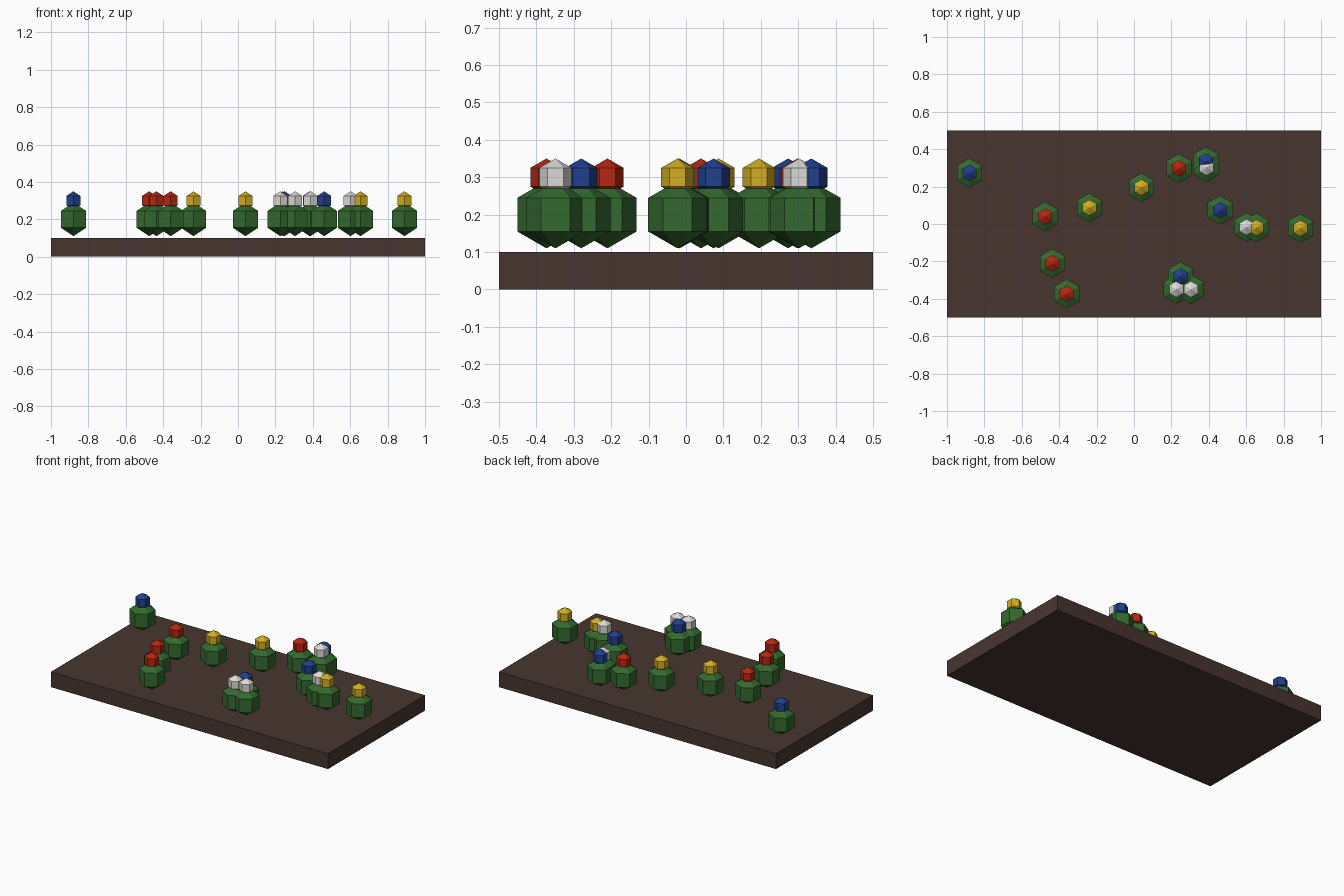
import bpy
import bmesh
import math

cube = bpy.data.objects.get("Cube")
if cube:
    bpy.data.objects.remove(cube, do_unlink=True)


def material(name, colour):
    mat = bpy.data.materials.new(name)
    mat.use_nodes = True
    rgba = (*colour, 1)
    mat.diffuse_color = rgba
    bsdf = next(n for n in mat.node_tree.nodes if n.type == 'BSDF_PRINCIPLED')
    bsdf.inputs["Base Color"].default_value = rgba
    return mat


soil = material("soil brown", (0.065, 0.036, 0.028))
leaf = material("leaf green", (0.034, 0.14, 0.028))
petals = {
    "red": material("petal red", (0.47, 0.02, 0.006)),
    "yellow": material("petal yellow", (0.64, 0.42, 0.015)),
    "blue": material("petal blue", (0.016, 0.05, 0.27)),
    "white": material("petal white", (0.71, 0.70, 0.67)),
}


def add_object(name, bm, mat, location):
    bmesh.ops.recalc_face_normals(bm, faces=bm.faces)
    mesh = bpy.data.meshes.new(name)
    bm.to_mesh(mesh)
    bm.free()
    mesh.materials.append(mat)
    obj = bpy.data.objects.new(name, mesh)
    obj.location = location
    bpy.context.collection.objects.link(obj)
    return obj


def low_poly_ball(name, radius, mat, location, sides=6):
    """Faceted sphere: two rings at 30 degrees latitude, closed by two poles."""
    bm = bmesh.new()
    rings = []
    for lat in (-math.pi / 6, math.pi / 6):
        r, z = radius * math.cos(lat), radius * math.sin(lat)
        angles = [math.pi / 2 + math.tau * i / sides for i in range(sides)]
        rings.append([bm.verts.new((r * math.cos(a), r * math.sin(a), z))
                      for a in angles])
    low, high = rings
    bottom = bm.verts.new((0, 0, -radius))
    top = bm.verts.new((0, 0, radius))
    for i in range(sides):
        j = (i + 1) % sides
        bm.faces.new((low[i], low[j], high[j], high[i]))
        bm.faces.new((high[i], high[j], top))
        bm.faces.new((low[j], low[i], bottom))
    return add_object(name, bm, mat, location)


# Soil bed
bed = bmesh.new()
bmesh.ops.create_cube(bed, size=1)
bmesh.ops.scale(bed, vec=(2, 1, 0.1), verts=bed.verts)
add_object("soil_bed", bed, soil, (0, 0, 0.05))

# Plants: a leafy bush with a flower head on top
plants = {
    "red": [(-0.475, 0.04), (-0.436, -0.21), (-0.36, -0.373), (0.24, 0.298)],
    "yellow": [(-0.238, 0.087), (0.04, 0.195), (0.655, -0.02), (0.89, -0.023)],
    "blue": [(-0.88, 0.273), (0.384, 0.335), (0.461, 0.074), (0.249, -0.28)],
    "white": [(0.388, 0.302), (0.602, -0.017), (0.226, -0.349), (0.305, -0.349)],
}
for colour, places in plants.items():
    for n, (x, y) in enumerate(places, 1):
        low_poly_ball(f"{colour}_plant_bush_{n}", 0.09, leaf, (x, y, 0.2))
        low_poly_ball(f"{colour}_flower_{n}", 0.05, petals[colour], (x, y, 0.3))
